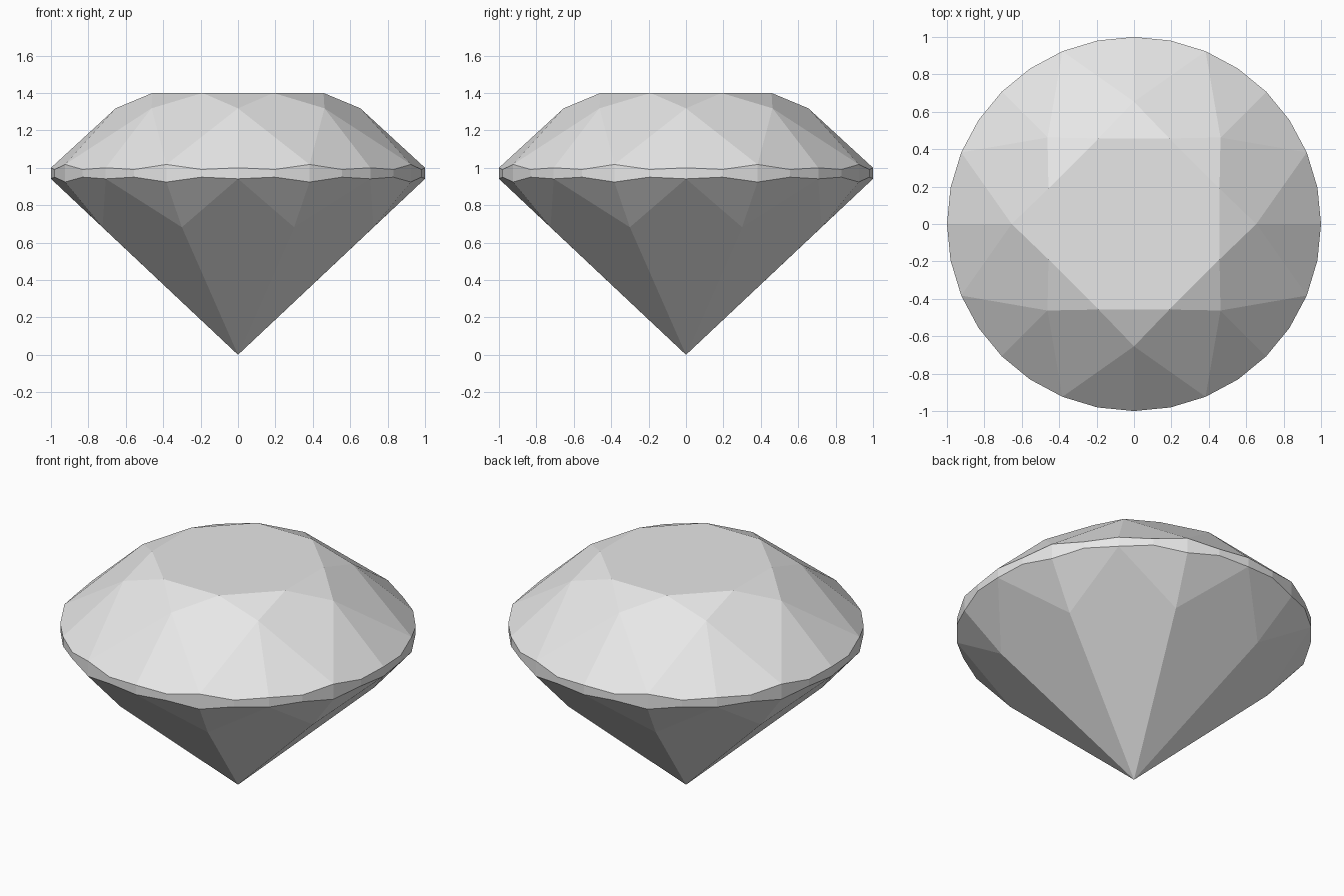
import bpy
import bmesh
from math import sin, cos, pi
from mathutils import Vector

cube = bpy.data.objects.get("Cube")
if cube:
    bpy.data.objects.remove(cube, do_unlink=True)

gem_grey = bpy.data.materials.new("gem_grey")
gem_grey.use_nodes = True
colour = (0.8, 0.8, 0.8, 1)
gem_grey.diffuse_color = colour
gem_grey.node_tree.nodes["Principled BSDF"].inputs["Base Color"].default_value = colour

STEP = 2 * pi / 32      # one girdle division
CENTRE = Vector((0, 0, 0.95))


def ring(radius, z):
    """Return a function giving the point at girdle division i."""
    return lambda i: Vector((radius * cos(i * STEP), radius * sin(i * STEP), z))


def rim(main, half, between):
    """Scalloped girdle edge: heights at the main, half and in-between points."""
    heights = [main, between, half, between]
    return lambda i: ring(1.0, heights[i % 4])(i)


def build(name, facets):
    """Make a flat-shaded shell from convex facets, all facing outwards."""
    bm = bmesh.new()
    for points in facets:
        face = bm.faces.new([bm.verts.new(p) for p in points])
        face.normal_update()
        if face.normal.dot(face.calc_center_median() - CENTRE) < 0:
            face.normal_flip()
    bmesh.ops.remove_doubles(bm, verts=bm.verts, dist=0.0005)
    mesh = bpy.data.meshes.new(name)
    bm.to_mesh(mesh)
    bm.free()
    mesh.materials.append(gem_grey)
    bpy.context.collection.objects.link(bpy.data.objects.new(name, mesh))


table = ring(0.495, 1.4)
star = ring(0.654, 1.318)
upper = rim(1.0, 1.018, 0.991)
lower = rim(0.941, 0.924, 0.95)
shoulder = ring(0.784, 0.682)
culet = Vector((0, 0, 0))

crown = [[table(i) for i in range(2, 32, 4)]]
girdle = [[lower(i), lower(i + 1), upper(i + 1), upper(i)] for i in range(32)]
pavilion = []
for i in range(0, 32, 4):
    # Star, kite and main pavilion facets
    crown.append([star(i), table(i + 2), table(i - 2)])
    crown.append([table(i + 2), star(i), upper(i + 2), star(i + 4)])
    pavilion.append([culet, shoulder(i - 2), lower(i), shoulder(i + 2)])
    # Paired facets along the girdle
    for s in (1, -1):
        crown.append([star(i), upper(i), upper(i + s), upper(i + 2 * s)])
        pavilion.append([shoulder(i + 2 * s), lower(i), lower(i + s), lower(i + 2 * s)])

build("crown", crown)
build("girdle", girdle)
build("pavilion", pavilion)
